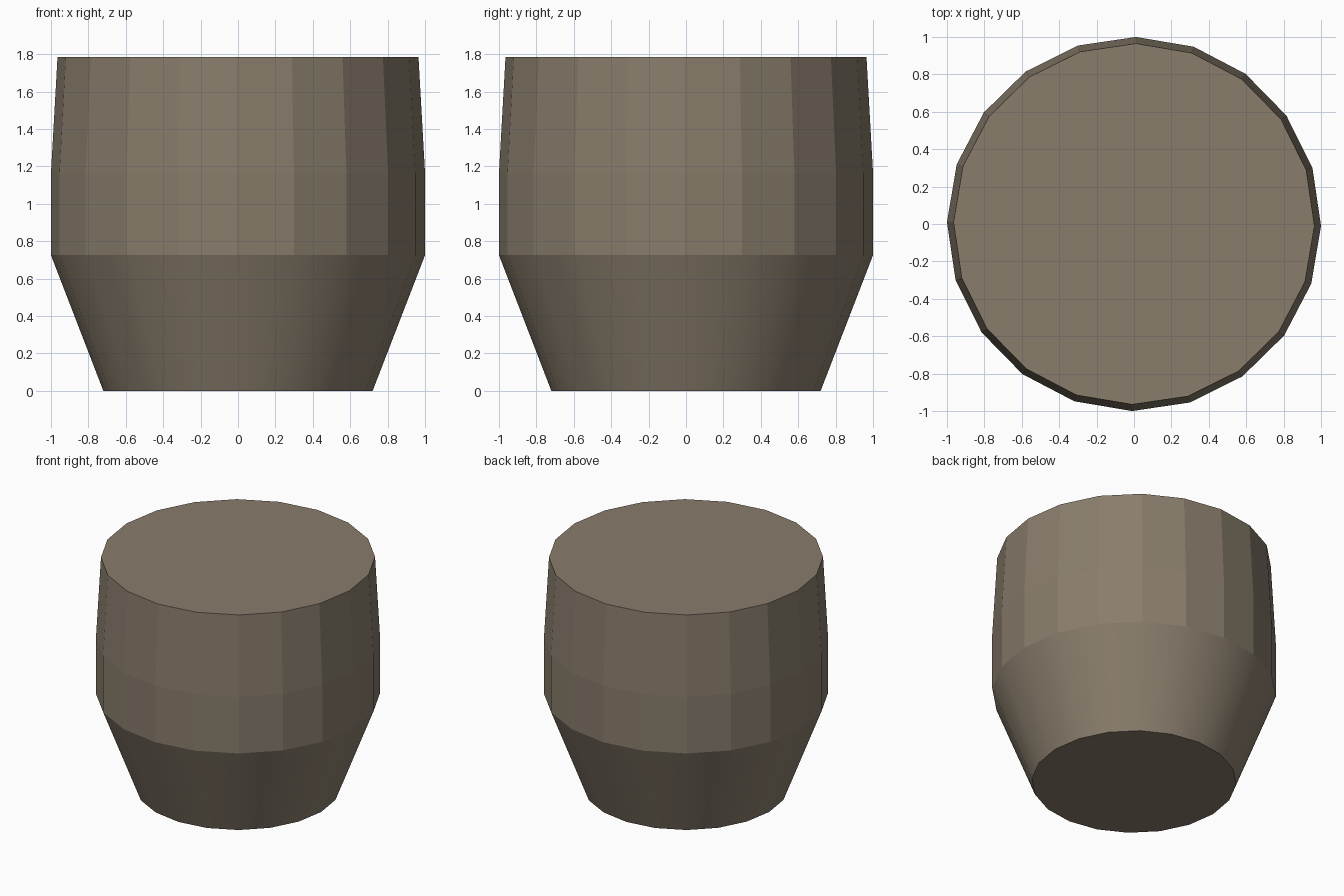
import bpy, bmesh, math

if "Cube" in bpy.data.objects:
    bpy.data.objects.remove(bpy.data.objects["Cube"])

SIDES = 20
TURN = math.radians(-0.6)
# profile: (radius, height) of each ring, bottom to top
PROFILE = [(0.72, 0.0), (1.0, 0.725), (1.0, 1.165), (0.965, 1.785)]

bm = bmesh.new()


def ring(radius, z):
    return [bm.verts.new((radius * math.cos(TURN + math.tau * i / SIDES),
                          radius * math.sin(TURN + math.tau * i / SIDES), z))
            for i in range(SIDES)]


# side bands: smooth tapered base, faceted upper body
rings = [ring(r, z) for r, z in PROFILE]
for level, (low, high) in enumerate(zip(rings, rings[1:])):
    for i in range(SIDES):
        j = (i + 1) % SIDES
        face = bm.faces.new((low[i], low[j], high[j], high[i]))
        face.smooth = level == 0

# flat bottom and top caps
bm.faces.new(rings[0][::-1])
bm.faces.new(rings[-1])

mesh = bpy.data.meshes.new("barrel_body")
bm.to_mesh(mesh)
bm.free()
body = bpy.data.objects.new("barrel_body", mesh)
bpy.context.collection.objects.link(body)

# dull brown colour
brown = bpy.data.materials.new("dull_brown")
brown.diffuse_color = (0.25, 0.205, 0.15, 1)
brown.use_nodes = True
brown.node_tree.nodes["Principled BSDF"].inputs["Base Color"].default_value = brown.diffuse_color
mesh.materials.append(brown)
